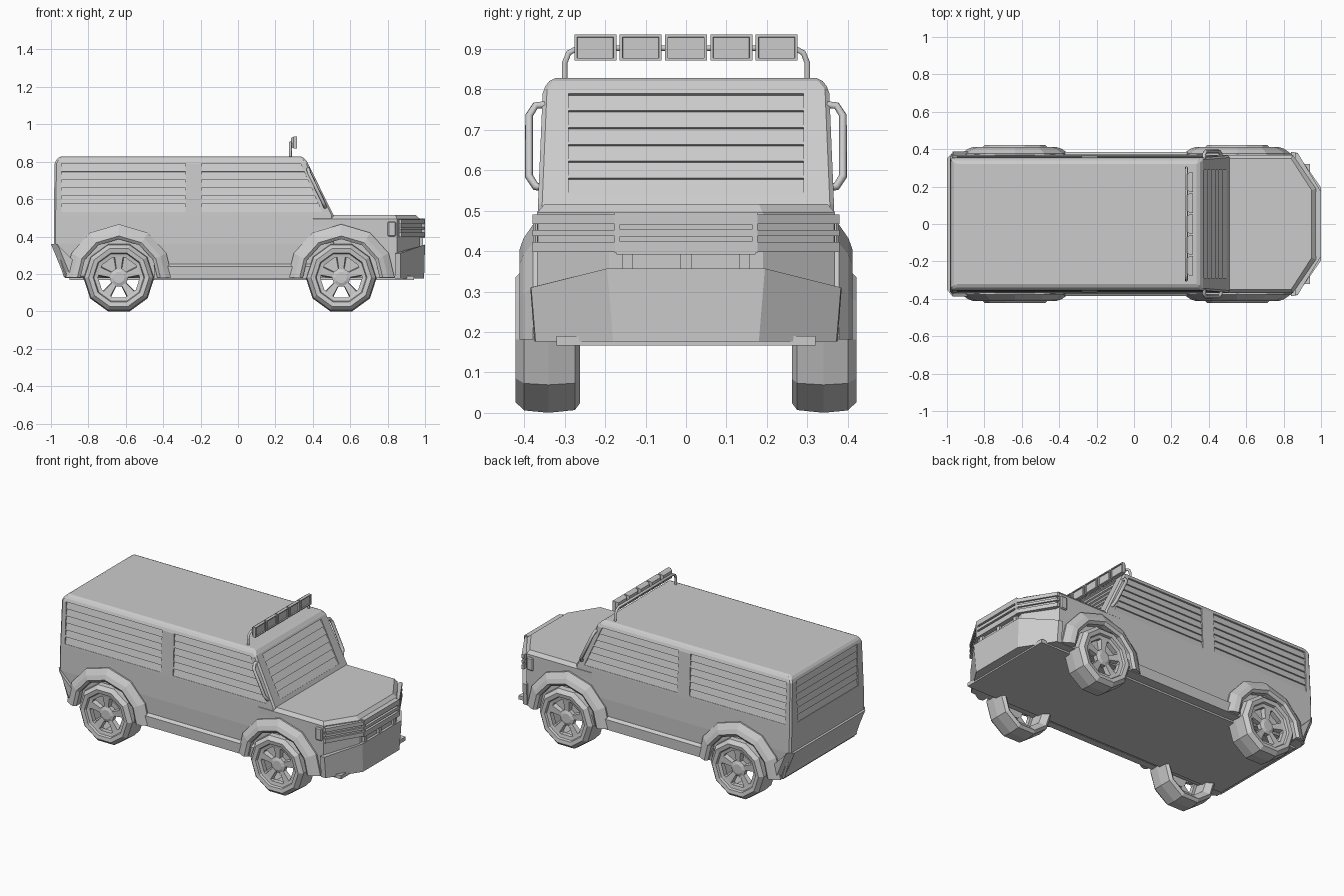
import bpy, bmesh
from math import sin, cos, pi, radians
from mathutils import Vector as V

if "Cube" in bpy.data.objects:
    bpy.data.objects.remove(bpy.data.objects["Cube"])


def loft(bm, rings, closed=False):
    """Skin a row of equal rings, capping both ends unless closed."""
    vs = [[bm.verts.new(p) for p in r] for r in rings]
    n = len(vs[0])
    for a, b in zip(vs, vs[1:] + ([vs[0]] if closed else [])):
        for i in range(n):
            j = (i + 1) % n
            bm.faces.new((a[i], a[j], b[j], b[i]))
    if not closed:
        bm.faces.new(vs[0][::-1])
        bm.faces.new(vs[-1])


def finish(bm, name, bevel=0):
    bmesh.ops.recalc_face_normals(bm, faces=bm.faces[:])
    me = bpy.data.meshes.new(name)
    bm.to_mesh(me)
    bm.free()
    ob = bpy.data.objects.new(name, me)
    bpy.context.collection.objects.link(ob)
    if bevel:
        m = ob.modifiers.new("bevel", 'BEVEL')
        m.width, m.segments, m.limit_method = bevel, 1, 'ANGLE'
    return ob


def part(name, rings, closed=False, bevel=0):
    bm = bmesh.new()
    loft(bm, rings, closed)
    return finish(bm, name, bevel)


def box(name, x, y, z, bevel=0):
    return part(name, [[(x[0], y[0], k), (x[1], y[0], k), (x[1], y[1], k), (x[0], y[1], k)] for k in z], bevel=bevel)


def tube(name, pts, r):
    cu = bpy.data.curves.new(name, 'CURVE')
    cu.dimensions = '3D'
    cu.bevel_depth, cu.bevel_resolution, cu.use_fill_caps = r, 1, True
    sp = cu.splines.new('POLY')
    sp.points.add(len(pts) - 1)
    for p, c in zip(sp.points, pts):
        p.co = (*c, 1)
    ob = bpy.data.objects.new(name, cu)
    bpy.context.collection.objects.link(ob)


def plan(half, z):
    """Mirror a half outline (x, y) across y = 0 at height z."""
    return [(x, y, z) for x, y in half] + [(x, -y, z) for x, y in half[::-1]]


# cabin: stacked rectangles (z, rear x, front x, half width)
levels = [(.178, -.93, .52, .365), (.36, -.985, .52, .371), (.515, -.985, .51, .366),
          (.80, -.98, .37, .354), (.828, -.955, .345, .332)]
cabin = part("cabin", [[(a, -w, z), (b, -w, z), (b, w, z), (a, w, z)] for z, a, b, w in levels], bevel=.01)

# louvred windows: quads as bottom-left, bottom-right, top-right, top-left
def wide(z):
    return .366 - (z - .515) * .042

def shield(z):
    return .51 - (z - .515) * .491

windows = []
for s in (-1, 1):
    for name, b0, b1, t1, t0 in (("rear_side", -.945, -.28, -.28, -.945), ("front_side", -.195, .45, .335, -.195)):
        q = [(b0, s * wide(.53), .53), (b1, s * wide(.53), .53), (t1, s * wide(.79), .79), (t0, s * wide(.79), .79)]
        windows.append((name, q, V((0, s, .04))))
windows.append(("tailgate", [(-.984, -.3, .53), (-.984, .3, .53), (-.981, .3, .79), (-.981, -.3, .79)], V((-1, 0, 0))))
windows.append(("windshield", [(shield(.54), -.29, .54), (shield(.54), .29, .54),
                               (shield(.79), .29, .79), (shield(.79), -.29, .79)], V((.898, 0, .44))))
cut = bmesh.new()
for name, q, n in windows:
    q = [V(p) for p in q]
    loft(cut, [[p - n * .014 for p in q], [p + n * .03 for p in q]])
    bm = bmesh.new()
    for i in range(6):
        t0, t1 = i / 6, (i + 1) / 6
        ends = []
        for lo, hi in ((q[0], q[3]), (q[1], q[2])):
            a, b = lo.lerp(hi, t0), lo.lerp(hi, t1)
            ends.append([a - n * .02, a - n * .002, b - n * .011, b - n * .02])
        loft(bm, ends)
    finish(bm, name + "_louvres")
cutter = finish(cut, "window_cutter")
cutter.hide_render = True
cutter.hide_viewport = True
m = cabin.modifiers.new("windows", 'BOOLEAN')
m.operation, m.object, m.solver = 'DIFFERENCE', cutter, 'EXACT'

# hood and nose
nose = [(.40, .368), (.85, .368), (.972, .19)]
part("hood", [plan(nose, .178), plan(nose, .495), plan([(.40, .35), (.84, .35), (.95, .18)], .516)])
box("floor", (-.9, .94), (-.32, .32), (.167, .19))

# grille band that wraps the nose: recessed core plus three bars
band = [(.86, .380), (.875, .380), (.998, .175)]
core = [(.86, .368), (.872, .366), (.985, .172)]
part("grille_core", [plan(core, z) for z in (.40, .488)])
for z0, z1 in ((.398, .422), (.437, .452), (.467, .490)):
    part("grille_bar", [plan(band, z0), plan(band, z1)])
for z0, z1 in ((.392, .424), (.436, .454), (.466, .497)):
    box("grille_centre_bar", (.96, 1.0), (-.172, .172), (z0, z1))
for y in (-.17, .17):
    box("grille_post", (.96, 1.0), (y - .007, y + .007), (.395, .495))
for y in (-.145, 0, .145):
    box("nose_post", (.95, .988), (y - .013, y + .013), (.35, .40))
for s in (-1, 1):
    box("side_marker", (.80, .845), (s * .36, s * .378), (.40, .48), .006)

# front bumper, its top edge rising toward the middle
low = plan([(.84, .375), (.87, .372), (.995, .18)], .176)
top = [(.84, .385, .31), (.868, .383, .31), (1.0, .195, .357)]
part("front_bumper", [low, top + [(x, -y, z) for x, y, z in top[::-1]]])

# rear bumper, lofted across the width
rear = [(-1.0, .36), (-.97, .36), (-.87, .26), (-.85, .178), (-.925, .178)]
part("rear_bumper", [[(x + (.035 if i in (0, 4) else 0) * e, y, z) for i, (x, z) in enumerate(rear)]
                     for y, e in ((-.388, 1), (-.35, 0), (.35, 0), (.388, 1))])

# sills, wheel arches and wheels
CZ = .181
for s in (-1, 1):
    sill = [(.34, .176), (.383, .176), (.385, .24), (.365, .255)]
    part("sill", [[(x, s * y, z) for y, z in sill] for x in (-.45, .40)])
    for cx in (-.637, .552):
        arch = [(.285, .35), (.285, .378), (.250, .402), (.222, .412), (.205, .40), (.205, .35)]
        part("wheel_arch", [[(cx + r * cos(radians(a)), s * y, CZ + r * sin(radians(a))) for r, y in arch]
                            for a in (0, 27, 57, 90, 123, 153, 180)])
        tyre = [(.13, .29), (.165, .262), (.183, .275), (.190, .34), (.184, .40),
                (.162, .422), (.138, .418), (.128, .39)]
        part("tyre", [[(cx + r * cos(k * pi / 5), s * y, CZ + r * sin(k * pi / 5)) for r, y in tyre]
                      for k in range(10)], closed=True)
        # rim: hub, outer ring and five flared spokes
        bm = bmesh.new()
        loft(bm, [[(cx + r * cos(k * pi / 5), s * y, CZ + r * sin(k * pi / 5)) for k in range(10)]
                  for r, y in ((.05, .365), (.05, .392), (.03, .40))])
        ring = [(.112, .37), (.112, .40), (.136, .405), (.136, .37)]
        loft(bm, [[(cx + r * cos(k * pi / 5), s * y, CZ + r * sin(k * pi / 5)) for r, y in ring]
                  for k in range(10)], closed=True)
        for k in range(5):
            a = radians(90 + 72 * k)
            u, v = V((cos(a), 0, sin(a))), V((-sin(a), 0, cos(a)))
            loft(bm, [[V((cx, s * y, CZ)) + u * r + v * w for y, w in
                       ((.37, -h), (d, -h * .8), (d, h * .8), (.37, h))]
                      for r, h, d in ((.03, .014, .392), (.12, .029, .402))])
        finish(bm, "rim")

# grab bars along the windshield pillars
for s in (-1, 1):
    tube("pillar_bar", [(.375, s * .345, .762), (.375, s * .372, .760), (.382, s * .388, .735),
                        (.455, s * .388, .585), (.465, s * .372, .560), (.467, s * .345, .555)], .010)

# roof light bar with five lamps
side = [(.30, .82), (.30, .865), (.29, .89), (.268, .902)]
tube("light_bar", [(.28, -y, z) for y, z in side] + [(.28, y, z) for y, z in side[::-1]], .008)
for i in range(-2, 3):
    def face(x, w, h):
        y = i * .112
        return [(x, y - w, .903 - h), (x, y + w, .903 - h), (x, y + w, .903 + h), (x, y - w, .903 + h)]
    part("roof_lamp", [face(.284, .042, .023), face(.298, .052, .032), face(.316, .052, .032),
                       face(.316, .045, .026), face(.309, .044, .025)])
